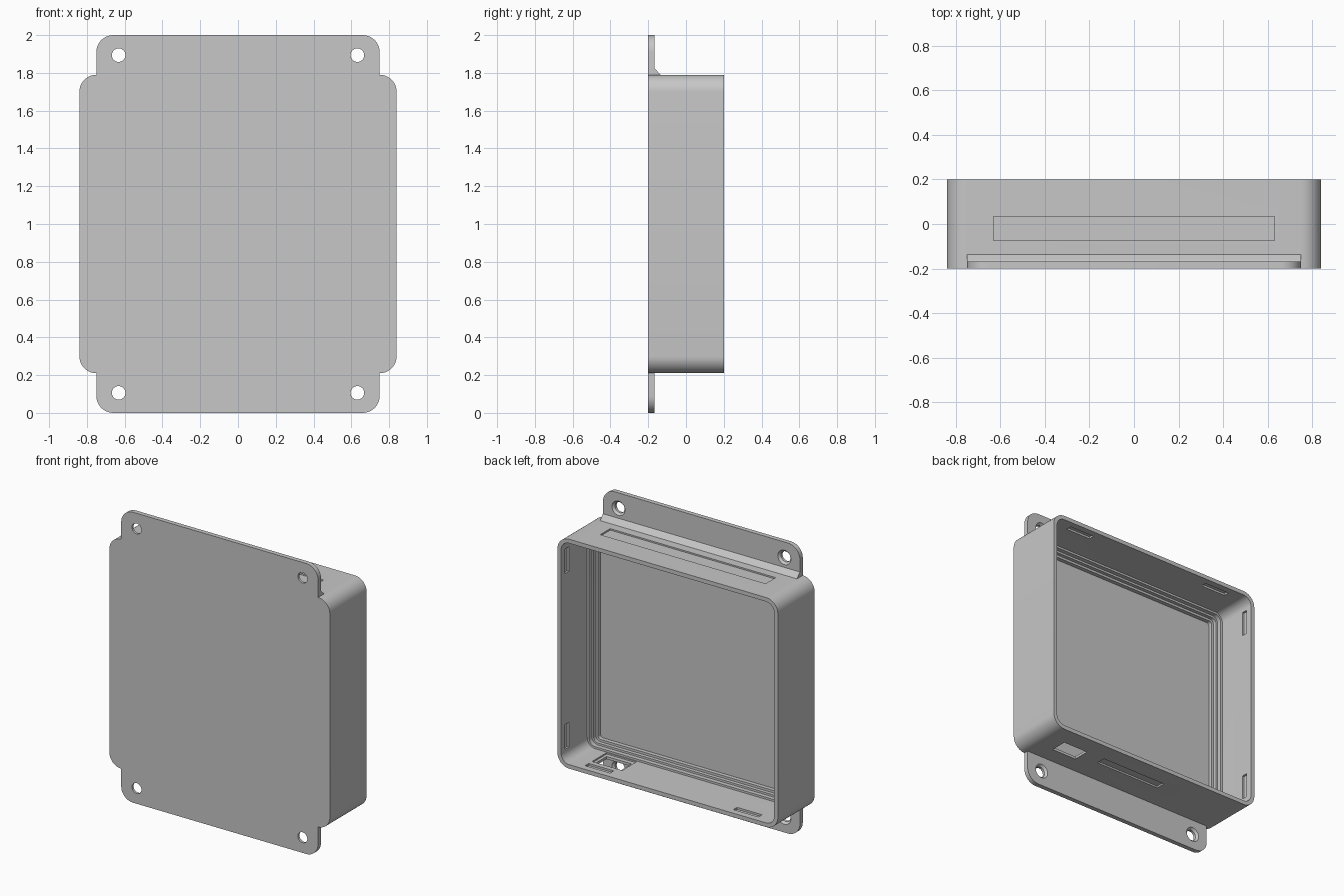
import bpy, bmesh, math
from mathutils import Matrix, Vector

cube = bpy.data.objects.get("Cube")
if cube:
    bpy.data.objects.remove(cube, do_unlink=True)

# One plain grey plastic
grey = bpy.data.materials.new("grey plastic")
grey.use_nodes = True
colour = (0.57, 0.57, 0.57, 1)
grey.diffuse_color = colour
grey.node_tree.nodes["Principled BSDF"].inputs["Base Color"].default_value = colour

W, H, R = 0.84, 0.79, 0.09      # box half width, half height, corner radius
TAB = W - R                     # tab half width
FRONT, PLATE, BACK = -0.2, -0.168, 0.2
WALL = 0.028
MID = 1.0                       # height of the centre


def make(name, bm):
    bmesh.ops.recalc_face_normals(bm, faces=bm.faces)
    mesh = bpy.data.meshes.new(name)
    bm.to_mesh(mesh)
    bm.free()
    mesh.materials.append(grey)
    obj = bpy.data.objects.new(name, mesh)
    bpy.context.collection.objects.link(obj)
    return obj


def arc(cx, cz, r, start, steps=10):
    """Quarter arc, counter-clockwise, as (x, z) points."""
    angles = [math.radians(start + 90 * i / steps) for i in range(steps + 1)]
    return [(cx + r * math.cos(a), cz + r * math.sin(a)) for a in angles]


def rounded(w, h, r):
    return (arc(w - r, h - r, r, 0) + arc(r - w, h - r, r, 90)
            + arc(r - w, r - h, r, 180) + arc(w - r, r - h, r, 270))


def ring(bm, points, y):
    return [bm.verts.new((x, y, MID + z)) for x, z in points]


def bridge(bm, a, b):
    for i in range(len(a)):
        j = (i + 1) % len(a)
        bm.faces.new((a[i], a[j], b[j], b[i]))


def add_box(bm, x, y, z):
    """Box between pairs of limits."""
    size = [b - a for a, b in (x, y, z)]
    centre = Vector([(a + b) / 2 for a, b in (x, y, z)])
    bmesh.ops.create_cube(bm, size=1, matrix=Matrix.Translation(centre) @ Matrix.Diagonal((*size, 1)))


def cut(obj, bm):
    cutter = make("cutter", bm)
    cutter.hide_render = True
    mod = obj.modifiers.new("cut", "BOOLEAN")
    mod.object, mod.operation, mod.solver = cutter, "DIFFERENCE", "EXACT"
    mod.use_self = True
    bpy.context.view_layer.objects.active = obj
    bpy.ops.object.modifier_apply(modifier=mod.name)
    bpy.data.objects.remove(cutter, do_unlink=True)


def smooth(obj):
    bpy.ops.object.select_all(action="DESELECT")
    obj.select_set(True)
    bpy.context.view_layer.objects.active = obj
    bpy.ops.object.shade_smooth_by_angle(angle=math.radians(30))


# Front panel with mounting tabs: quarter outline, mirrored round
quarter = arc(TAB, H - R, R, 0) + arc(TAB - R, 1 - R, R, 0)
flip = [(-x, z) for x, z in reversed(quarter)]
outline = quarter + flip
outline += [(-x, -z) for x, z in outline]
bm = bmesh.new()
near, far = ring(bm, outline, FRONT), ring(bm, outline, PLATE)
bridge(bm, near, far)
bm.faces.new(near)
bm.faces.new(far)
panel = make("front_panel", bm)

# Countersunk screw holes
bm = bmesh.new()
turn = Matrix.Rotation(math.radians(90), 4, "X")
for sx in (-1, 1):
    for sz in (-1, 1):
        for r1, r2, depth, y in ((0.036, 0.036, 0.1, -0.19), (0.06, 0.032, 0.03, -0.172)):
            at = Matrix.Translation((sx * 0.632, y, MID + sz * 0.894))
            bmesh.ops.create_cone(bm, cap_ends=True, segments=32, radius1=r1, radius2=r2,
                                  depth=depth, matrix=at @ turn)
cut(panel, bm)
smooth(panel)

# Box wall: lofted section with stepped ledges inside near the panel
section = [(0, PLATE), (0, BACK), (WALL, BACK), (WALL, -0.085), (0.042, -0.085),
           (0.042, -0.115), (0.056, -0.115), (0.056, -0.14), (0.072, -0.14), (0.072, PLATE)]
bm = bmesh.new()
loops = [ring(bm, rounded(W - d, H - d, max(R - d, 0.02)), y) for d, y in section]
for i, loop in enumerate(loops):
    bridge(bm, loop, loops[(i + 1) % len(loops)])
walls = make("box_walls", bm)

bm = bmesh.new()
top, bottom = MID + H, MID - H
# Label recess on top, long recess underneath
add_box(bm, (-0.63, 0.63), (-0.075, 0.033), (top - 0.01, top + 0.05))
add_box(bm, (-0.19, 0.31), (0.005, 0.07), (bottom - 0.05, bottom + 0.012))
# Cable opening with a shallow pocket inside
add_box(bm, (0.45, 0.64), (-0.05, 0.067), (bottom - 0.05, bottom + 0.1))
add_box(bm, (0.43, 0.66), (-0.08, 0.08), (bottom + 0.018, bottom + 0.09))
# Snap slots inside the rim, two on each wall
for s in (-1, 1):
    for t in (-1, 1):
        for half, low, high in ((W, 0.52, 0.69), (H, 0.47, 0.66)):
            across = sorted((s * (half - 0.05), s * (half - 0.014)))
            along = sorted((t * low, t * high))
            x, z = (across, along) if half == W else (along, across)
            add_box(bm, x, (0.115, 0.155), [MID + v for v in z])
cut(walls, bm)
smooth(walls)

# Bevelled strip bracing the top tab
bm = bmesh.new()
ends = []
for x in (-TAB, TAB):
    pts = ((PLATE, top), (-0.136, top), (-0.162, top + 0.03), (PLATE, top + 0.035))
    ends.append([bm.verts.new((x, y, z)) for y, z in pts])
    bm.faces.new(ends[-1])
bridge(bm, *ends)
make("tab_brace", bm)
